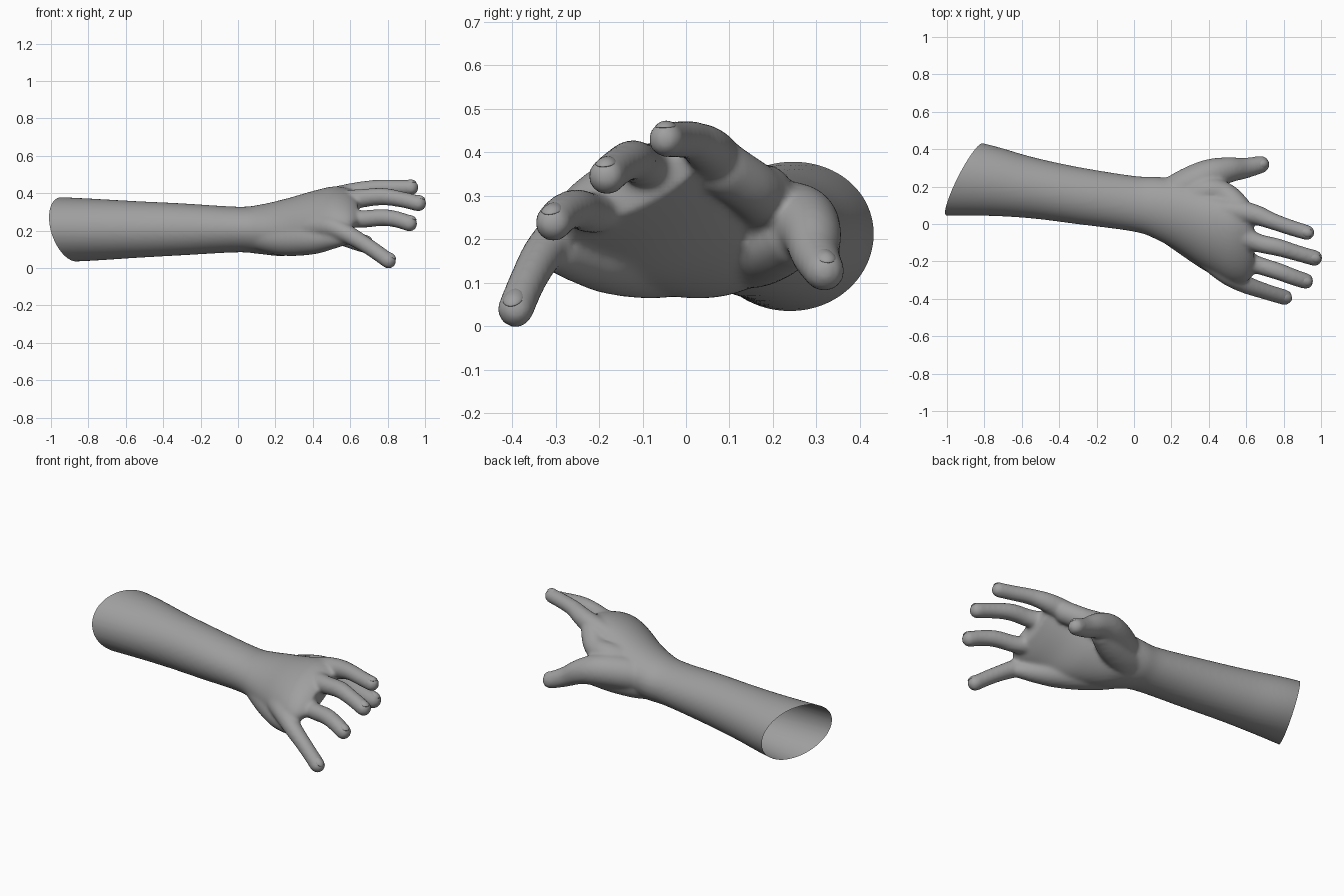
import bpy, bmesh, math
from mathutils import Vector, Matrix

cube = bpy.data.objects.get("Cube")
if cube:
    bpy.data.objects.remove(cube, do_unlink=True)

grey = bpy.data.materials.new("plain grey")
grey.use_nodes = True
grey.diffuse_color = (0.35, 0.35, 0.35, 1)
grey.node_tree.nodes["Principled BSDF"].inputs["Base Color"].default_value = (0.35, 0.35, 0.35, 1)


def spline(points, steps=6):
    """Smooth curve through rows of any length."""
    p = [points[0]] + points + [points[-1]]
    out = []
    for i in range(1, len(p) - 2):
        for s in range(steps):
            t = s / steps
            out.append([0.5 * (2 * b + (c - a) * t + (2 * a - 5 * b + 4 * c - d) * t * t
                               + (3 * b - a - 3 * c + d) * t ** 3)
                        for a, b, c, d in zip(*p[i - 1:i + 3])])
    return out + [points[-1]]


def loft(bm, rings):
    """Skin closed rings and cap both ends."""
    loops = [[bm.verts.new(v) for v in ring] for ring in rings]
    for a, b in zip(loops, loops[1:]):
        for i in range(len(a)):
            j = (i + 1) % len(a)
            bm.faces.new((a[i], a[j], b[j], b[i]))
    bm.faces.new(loops[0][::-1])
    bm.faces.new(loops[-1])


def circle(n=32):
    return [(math.cos(k * math.tau / n), math.sin(k * math.tau / n)) for k in range(n)]


def digit(bm, points):
    """Round tube through (x, y, z, radius) points with ball ends."""
    rows = spline(points)
    rings = []
    for i, row in enumerate(rows):
        c = Vector(row[:3])
        d = Vector(rows[min(i + 1, len(rows) - 1)][:3]) - Vector(rows[max(i - 1, 0)][:3])
        turn = d.to_track_quat('X', 'Z')
        rings.append([c + turn @ Vector((0, u * row[3], v * row[3])) for u, v in circle()])
    loft(bm, rings)
    for row in (rows[0], rows[-1]):
        bmesh.ops.create_uvsphere(bm, u_segments=24, v_segments=16, radius=row[3],
                                  matrix=Matrix.Translation(row[:3]))


def finish(bm, name):
    mesh = bpy.data.meshes.new(name)
    bm.to_mesh(mesh)
    bm.free()
    mesh.materials.append(grey)
    obj = bpy.data.objects.new(name, mesh)
    bpy.context.collection.objects.link(obj)
    return obj


# Forearm and palm sections: x, y centre, z centre, half width, half height, tilt in degrees
sections = [
    [-1.15, .27, .206, .225, .183, 0], [-.8, .237, .205, .193, .167, 0],
    [-.55, .195, .206, .165, .152, 0], [-.3, .152, .207, .153, .139, 0],
    [0, .108, .206, .149, .122, 0], [.12, .085, .207, .168, .132, 6],
    [.25, .04, .217, .197, .149, 14], [.4, -.04, .255, .222, .145, 21],
    [.51, -.095, .297, .23, .113, 24], [.59, -.122, .312, .208, .08, 25],
    [.64, -.122, .318, .165, .048, 25],
]
fingers = {
    "index": [(.36, .06, .31, .07), (.52, .07, .37, .064), (.64, .052, .405, .055),
              (.74, .015, .427, .045), (.84, -.02, .43, .042), (.925, -.046, .43, .041)],
    "middle": [(.36, -.02, .3, .07), (.52, -.045, .35, .062), (.66, -.1, .372, .05),
               (.77, -.125, .382, .047), (.87, -.155, .368, .043), (.965, -.182, .345, .043)],
    "ring": [(.36, -.09, .26, .07), (.52, -.16, .278, .06), (.65, -.215, .262, .048),
             (.77, -.253, .27, .046), (.85, -.283, .26, .044), (.917, -.305, .238, .043)],
    "little": [(.36, -.14, .21, .07), (.49, -.258, .22, .06), (.59, -.32, .178, .049),
               (.7, -.36, .113, .043), (.805, -.392, .039, .042)],
    "thumb": [(.14, .12, .21, .09), (.28, .2, .235, .095), (.4, .258, .24, .088),
              (.5, .288, .215, .07), (.59, .298, .165, .056), (.678, .318, .127, .047)],
}
# Flesh that fills out the palm
pads = {
    "web": [(.22, .08, .24, .09), (.38, .17, .29, .08), (.49, .155, .315, .065),
            (.56, .09, .36, .064)],
    "heel": [(.1, .04, .18, .085), (.25, -.055, .155, .09), (.4, -.168, .155, .082),
             (.5, -.247, .16, .06), (.56, -.288, .165, .046)],
    "thumb_mound": [(.06, .12, .19, .08), (.2, .15, .178, .09), (.33, .2, .185, .08),
                    (.43, .245, .2, .065)],
}

bm = bmesh.new()
rings = []
for x, y, z, a, b, tilt in spline(sections):
    turn = Matrix.Rotation(math.radians(tilt), 3, 'X')
    rings.append([Vector((x, y, z)) + turn @ Vector((0, a * u, b * v)) for u, v in circle(48)])
loft(bm, rings)
for points in (*fingers.values(), *pads.values()):
    digit(bm, points)
bmesh.ops.recalc_face_normals(bm, faces=bm.faces)
hand = finish(bm, "arm_and_hand")

# Fuse the parts into one skin
fuse = hand.modifiers.new("fuse", 'REMESH')
fuse.mode = 'VOXEL'
fuse.voxel_size = 0.01
soften = hand.modifiers.new("soften", 'SMOOTH')
soften.factor = 0.5
soften.iterations = 10
fused = bpy.data.meshes.new_from_object(hand.evaluated_get(bpy.context.evaluated_depsgraph_get()))
hand.modifiers.clear()
hand.data = fused

# Slanted open end of the forearm
bm = bmesh.new()
bm.from_mesh(fused)
bmesh.ops.bisect_plane(bm, geom=bm.verts[:] + bm.edges[:] + bm.faces[:], plane_co=(-.905, .24, .205),
                       plane_no=(1, -.5, .24), clear_inner=True)
for face in bm.faces:
    face.smooth = True
bm.to_mesh(fused)
bm.free()
if not fused.materials:
    fused.materials.append(grey)

# Nails: thin curved shells set almost flush in the fingertips
for name, points in fingers.items():
    before, tip = points[-2:]
    along = Vector(tip[:3]) - Vector(before[:3])
    turn = along.to_track_quat('X', 'Z').to_matrix().to_4x4()
    bm = bmesh.new()
    bmesh.ops.create_uvsphere(bm, u_segments=20, v_segments=12, radius=1)
    for v in bm.verts:
        x, y = v.co.x * .03, v.co.y * .024
        v.co = Vector((x, y, v.co.z * .007 - 12 * y * y - 9 * max(x, 0) ** 2))
    shift = Matrix.Translation(Vector((0, 0, tip[3] - .005)))
    bmesh.ops.transform(bm, matrix=Matrix.Translation(tip[:3]) @ turn @ shift, verts=bm.verts)
    for face in bm.faces:
        face.smooth = True
    finish(bm, name + "_nail")
